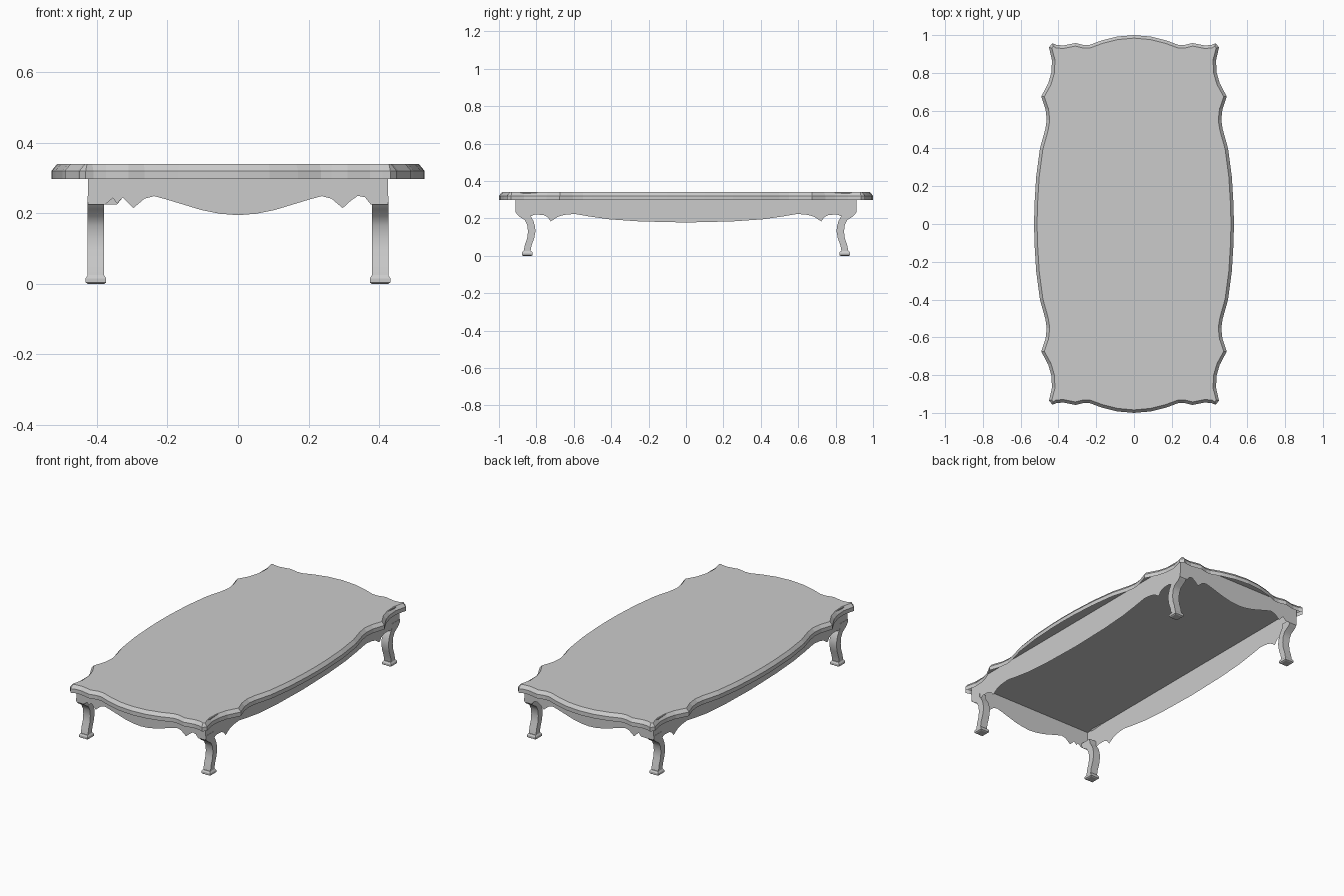
import bpy, bmesh
from mathutils import Vector

if "Cube" in bpy.data.objects:
    bpy.data.objects.remove(bpy.data.objects["Cube"])

Z_TOP, Z_EDGE, Z_UNDER = 0.34, 0.321, 0.297
AX, AY = 0.425, 0.912


def finish(bm, name, angle=None):
    bmesh.ops.remove_doubles(bm, verts=bm.verts, dist=1e-5)
    bmesh.ops.recalc_face_normals(bm, faces=bm.faces)
    me = bpy.data.meshes.new(name)
    bm.to_mesh(me)
    bm.free()
    ob = bpy.data.objects.new(name, me)
    bpy.context.collection.objects.link(ob)
    if angle:
        bpy.ops.object.select_all(action='DESELECT')
        ob.select_set(True)
        bpy.context.view_layer.objects.active = ob
        bpy.ops.object.shade_smooth_by_angle(angle=angle)
    return ob


def mirror_profile(half):
    """Profile given from -end to 0, completed to +end."""
    return half + [(-a, z) for a, z in reversed(half[:-1])]


# Scalloped table top, hollow underneath: one quarter outline mirrored into four
quarter = [(0, 1.0), (0.09, 0.992), (0.17, 0.972), (0.235, 0.948), (0.265, 0.947),
           (0.31, 0.958), (0.375, 0.945), (0.41, 0.948), (0.432, 0.957), (0.45, 0.935),
           (0.434, 0.865), (0.438, 0.80), (0.454, 0.745), (0.491, 0.675), (0.468, 0.605),
           (0.462, 0.55), (0.47, 0.50), (0.498, 0.40), (0.518, 0.25), (0.527, 0.10), (0.529, 0)]
right = quarter + [(x, -y) for x, y in reversed(quarter[:-1])]
outline = right + [(-x, y) for x, y in reversed(right[1:-1])]
bm = bmesh.new()
low = [bm.verts.new((x, y, Z_UNDER)) for x, y in outline]
upper = [bm.verts.new((x, y, Z_EDGE)) for x, y in outline]
for i in range(len(low)):
    j = (i + 1) % len(low)
    bm.faces.new((low[i], low[j], upper[j], upper[i]))
lid = bm.faces.new(upper)
bm.normal_update()
bmesh.ops.inset_region(bm, faces=[lid], thickness=0.016, use_even_offset=False)
for v in lid.verts:
    v.co.z = Z_TOP
finish(bm, "table_top")


# Thin apron panels with a shaped lower edge, reaching up to the top board
def apron(name, profile, place):
    bm = bmesh.new()
    cols = [(bm.verts.new(place(a, Z_TOP - 0.002)), bm.verts.new(place(a, z))) for a, z in profile]
    for (t0, b0), (t1, b1) in zip(cols, cols[1:]):
        bm.faces.new((t0, b0, b1, t1))
    finish(bm, name)


end_half = [(-AX, 0.226), (-0.376, 0.226), (-0.36, 0.246), (-0.34, 0.25), (-0.32, 0.236),
            (-0.297, 0.215), (-0.265, 0.242), (-0.238, 0.249), (-0.204, 0.24),
            (-0.105, 0.21), (-0.05, 0.199), (0, 0.195)]
end_profile = mirror_profile(end_half)
notched = [(-AX, 0.226), (-0.376, 0.226), (-0.355, 0.244), (-0.343, 0.228), (-0.327, 0.245)]
filled = [(-AX, 0.226), (-0.343, 0.226), (-0.327, 0.245)]
side_half = [(-AY, 0.235), (-0.895, 0.212), (-0.86, 0.195), (-0.83, 0.212), (-0.808, 0.22),
             (-0.765, 0.219), (-0.74, 0.207), (-0.723, 0.184), (-0.685, 0.209), (-0.65, 0.219),
             (-0.595, 0.224), (-0.515, 0.21), (-0.41, 0.195), (-0.25, 0.184), (0, 0.178)]
side_profile = mirror_profile(side_half)
apron("front_apron", notched + end_profile[5:], lambda a, z: (a, -AY, z))
apron("back_apron", filled + end_profile[5:], lambda a, z: (a, AY, z))
apron("right_apron", side_profile, lambda a, z: (AX, a, z))
apron("left_apron", side_profile, lambda a, z: (-AX, a, z))

# Curved legs: (outer y, z, inner y, z) stations swept across the leg width
leg = [(0.912, 0.25, 0.84, 0.25), (0.911, 0.232, 0.838, 0.222), (0.895, 0.212, 0.828, 0.208),
       (0.863, 0.192, 0.815, 0.185), (0.849, 0.165, 0.807, 0.155), (0.845, 0.13, 0.805, 0.13),
       (0.849, 0.095, 0.812, 0.092), (0.861, 0.06, 0.826, 0.055), (0.868, 0.025, 0.831, 0.025)]
# Feet: (half spread, z) rings
foot = [(0.023, 0.0), (0.029, 0.004), (0.029, 0.016), (0.023, 0.025)]


def loft(name, rings, angle):
    bm = bmesh.new()
    vs = [[bm.verts.new(p) for p in r] for r in rings]
    for a, b in zip(vs, vs[1:]):
        for i in range(4):
            j = (i + 1) % 4
            bm.faces.new((a[i], a[j], b[j], b[i]))
    bm.faces.new(vs[0])
    bm.faces.new(vs[-1])
    finish(bm, name, angle)


for sy, end in ((-1, "front"), (1, "back")):
    for sx, side in ((-1, "left"), (1, "right")):
        x0, x1 = sx * 0.38, sx * 0.4265
        loft(f"{end}_{side}_leg",
             [[Vector(p) for p in ((x0, sy * yo, zo), (x1, sy * yo, zo),
                                   (x1, sy * yi, zi), (x0, sy * yi, zi))]
              for yo, zo, yi, zi in leg], 0.6)
        cx, cy = sx * 0.403, sy * 0.849
        loft(f"{end}_{side}_foot",
             [[(cx + dx * r, cy + dy * r, z) for dx, dy in ((-1, -1), (1, -1), (1, 1), (-1, 1))]
              for r, z in foot], 0.5)
